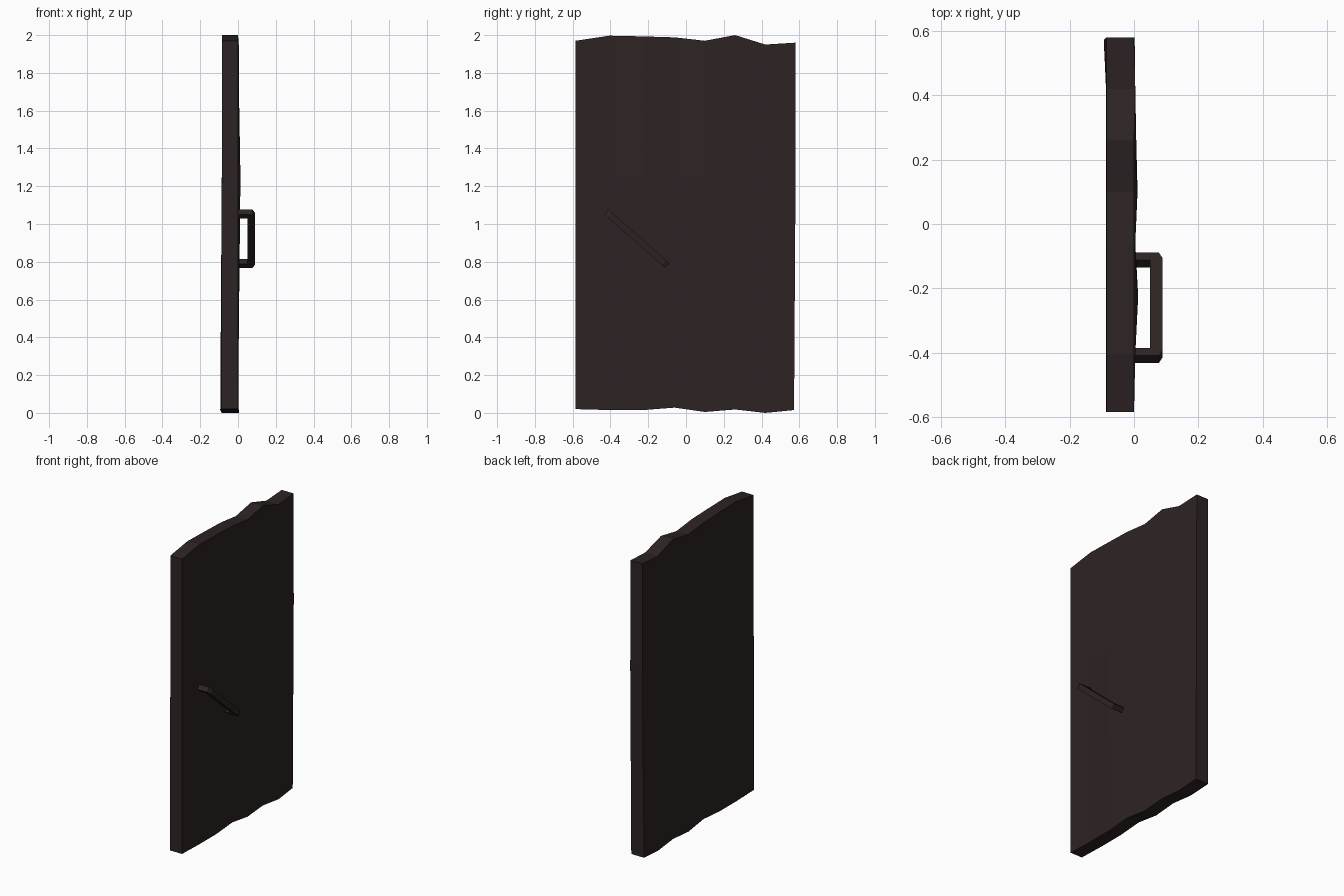
import bpy, bmesh, math
from mathutils import Vector

if "Cube" in bpy.data.objects:
    bpy.data.objects.remove(bpy.data.objects["Cube"])

wood = bpy.data.materials.new("dark_wood")
wood.diffuse_color = (0.027, 0.017, 0.017, 1)
wood.use_nodes = True
wood.node_tree.nodes["Principled BSDF"].inputs["Base Color"].default_value = wood.diffuse_color


def make_object(name, bm):
    bmesh.ops.recalc_face_normals(bm, faces=bm.faces)
    mesh = bpy.data.meshes.new(name)
    bm.to_mesh(mesh)
    bm.free()
    mesh.materials.append(wood)
    obj = bpy.data.objects.new(name, mesh)
    bpy.context.collection.objects.link(obj)
    return obj


# Door slab: uneven plank columns, each with bottom, middle and top levels
cols_y = [-0.585, -0.405, -0.225, -0.06, 0.10, 0.26, 0.42, 0.58]
top_z = [1.97, 1.997, 1.993, 1.988, 1.97, 2.0, 1.95, 1.96]
bot_z = [0.02, 0.015, 0.015, 0.028, 0.005, 0.018, 0.0, 0.015]
mid_x = [0.0, 0.004, 0.013, 0.004, 0.011, 0.007, 0.002, 0.002]
bm = bmesh.new()
rings = []
for i, y in enumerate(cols_y):
    last = i == len(cols_y) - 1
    y_low = y - 0.008 if last else y
    back_low = -0.094 if last else -0.087
    f = 0.004 if i == 6 else 0.0
    pts = [(f, y_low, bot_z[i]), (mid_x[i], y, 1.25), (f, y, top_z[i]),
           (-0.086, y, top_z[i]), (-0.086, y, 1.25), (back_low, y_low, bot_z[i])]
    rings.append([bm.verts.new(p) for p in pts])
for a, b in zip(rings, rings[1:]):
    for k in range(6):
        n = (k + 1) % 6
        bm.faces.new((a[k], a[n], b[n], b[k]))
for r in (rings[0], rings[-1]):
    bm.faces.new((r[0], r[1], r[4], r[5]))
    bm.faces.new((r[1], r[2], r[3], r[4]))
make_object("door_slab", bm)

# Slanted pull handle: chamfered bracket profile extruded across its width
along = Vector((0, 0.75, -0.66)).normalized()
across = Vector((0, 0.66, 0.75)).normalized()
centre = Vector((0, -0.26, 0.922))
half = [(-0.02, 0.214), (0.077, 0.214), (0.089, 0.190)]
inner = [(0.05, 0.182), (-0.02, 0.182)]
profile = half + [(x, -u) for x, u in reversed(half)]
profile += [(x, -u) for x, u in reversed(inner)] + inner
bm = bmesh.new()
verts = [bm.verts.new(centre + Vector((x, 0, 0)) + along * u - across * 0.017)
         for x, u in profile]
face = bm.faces.new(verts)
geo = bmesh.ops.extrude_face_region(bm, geom=[face])
bmesh.ops.translate(bm, vec=across * 0.034,
                    verts=[g for g in geo["geom"] if isinstance(g, bmesh.types.BMVert)])
make_object("pull_handle", bm)
